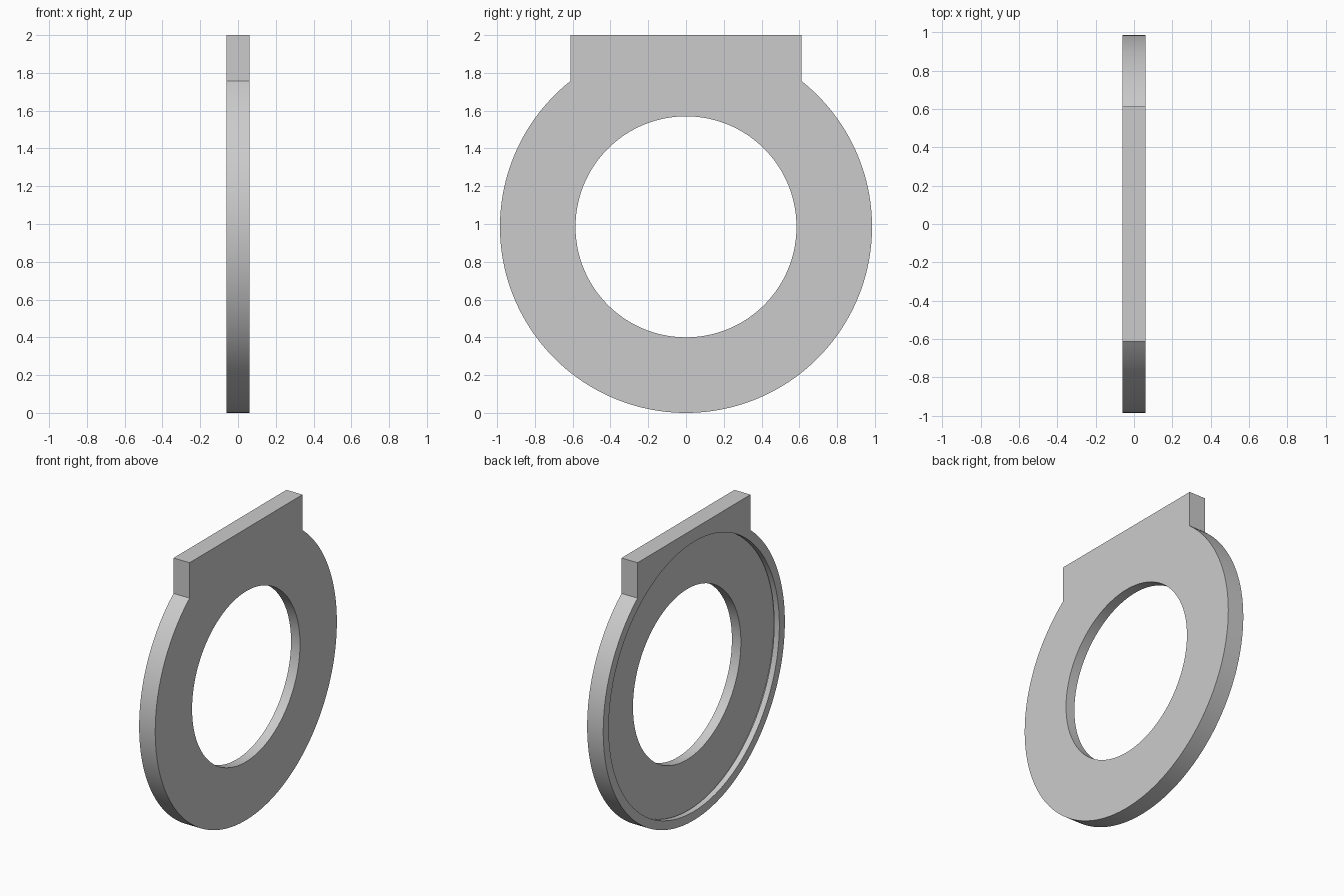
import bpy
import bmesh
from math import sin, cos, pi, asin

cube = bpy.data.objects.get("Cube")
if cube:
    bpy.data.objects.remove(cube, do_unlink=True)

SEGMENTS = 144
RADIUS = 0.985          # outer disc radius, also the height of its centre
HALF_THICK = 0.061
TAB_HALF = 0.612
TOP = 2.0
HOLE = 0.585
RECESS = 0.925
GROOVE = 0.943
FLOOR_X = -0.007        # bottom of the recess
LIP_X = -0.022          # where the lip ends and the undercut starts

grey = bpy.data.materials.new("plain grey")
grey.use_nodes = True
colour = (0.6, 0.6, 0.6, 1)
grey.diffuse_color = colour
grey.node_tree.nodes["Principled BSDF"].inputs["Base Color"].default_value = colour


def make_object(name, bm):
    bmesh.ops.recalc_face_normals(bm, faces=bm.faces[:])
    mesh = bpy.data.meshes.new(name)
    bm.to_mesh(mesh)
    bm.free()
    mesh.materials.append(grey)
    obj = bpy.data.objects.new(name, mesh)
    bpy.context.collection.objects.link(obj)
    return obj


# Plate: round disc outline running into a straight tab, extruded along x
bm = bmesh.new()
start = asin(TAB_HALF / RADIUS)
sweep = 2 * (pi - start)
outline = [(-TAB_HALF, TOP), (TAB_HALF, TOP)]
for i in range(SEGMENTS + 1):
    a = start + sweep * i / SEGMENTS
    outline.append((RADIUS * sin(a), RADIUS + RADIUS * cos(a)))
face = bm.faces.new([bm.verts.new((-HALF_THICK, y, z)) for y, z in outline])
extruded = bmesh.ops.extrude_face_region(bm, geom=[face], use_keep_orig=True)
moved = [v for v in extruded["geom"] if isinstance(v, bmesh.types.BMVert)]
bmesh.ops.translate(bm, verts=moved, vec=(2 * HALF_THICK, 0, 0))
plate = make_object("ring_plate", bm)

# Cutter: stepped plug for the lip, undercut groove and central hole
bm = bmesh.new()
steps = [(-0.2, RECESS), (LIP_X, RECESS), (LIP_X, GROOVE),
         (FLOOR_X, GROOVE), (FLOOR_X, HOLE), (0.2, HOLE)]
rings = []
for x, r in steps:
    angles = [2 * pi * i / SEGMENTS for i in range(SEGMENTS)]
    rings.append([bm.verts.new((x, r * sin(a), RADIUS + r * cos(a))) for a in angles])
for a, b in zip(rings, rings[1:]):
    for i in range(SEGMENTS):
        j = (i + 1) % SEGMENTS
        bm.faces.new((a[i], a[j], b[j], b[i]))
bm.faces.new(rings[0])
bm.faces.new(rings[-1])
cutter = make_object("opening_cutter", bm)
cutter.hide_render = True

# Cut the openings, then drop the cutter
cut = plate.modifiers.new("openings", "BOOLEAN")
cut.operation = "DIFFERENCE"
cut.solver = "EXACT"
cut.object = cutter
bpy.ops.object.select_all(action="DESELECT")
plate.select_set(True)
bpy.context.view_layer.objects.active = plate
bpy.ops.object.modifier_apply(modifier=cut.name)
bpy.data.objects.remove(cutter, do_unlink=True)

bpy.ops.object.shade_smooth_by_angle()
